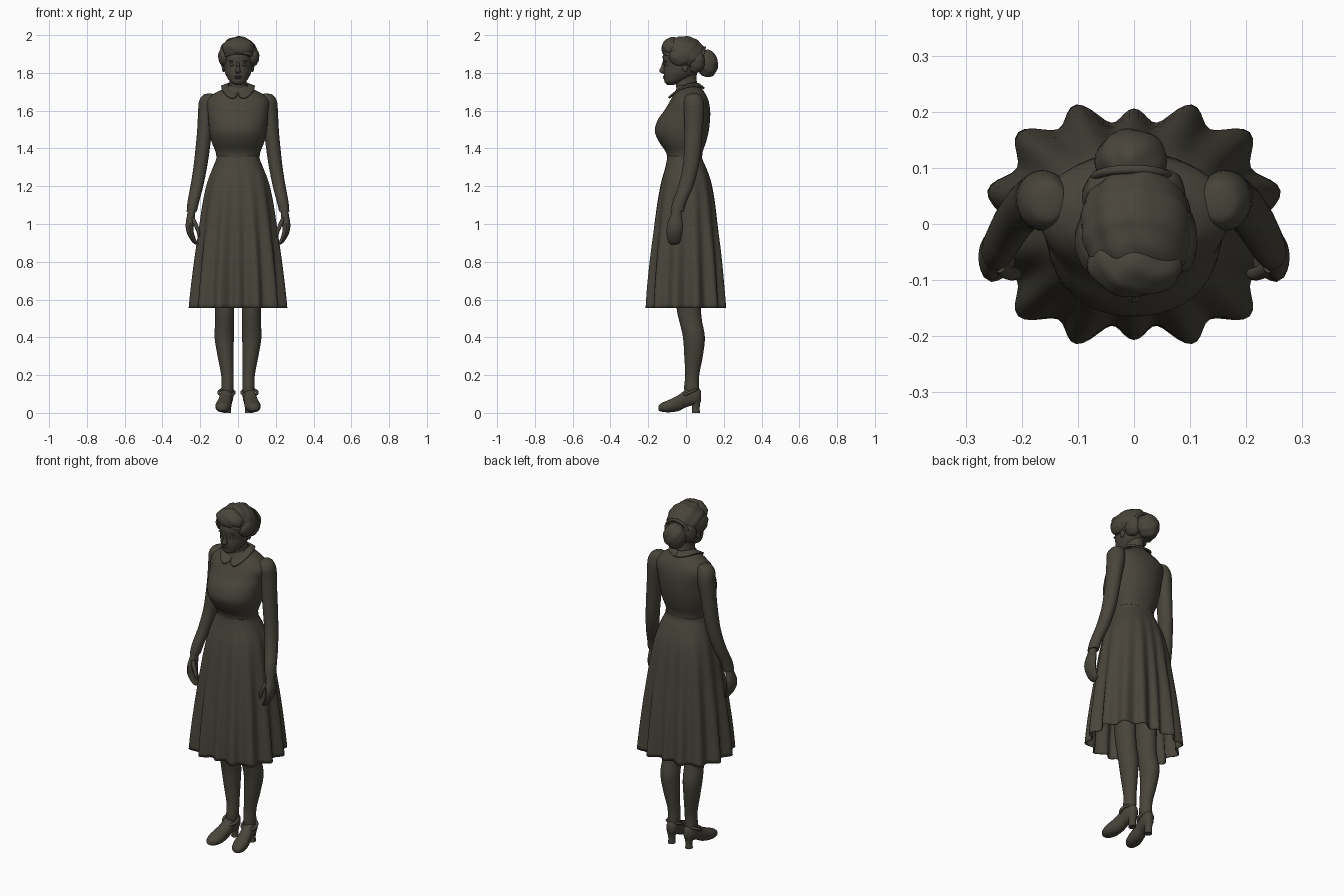
import bpy, bmesh, math
from mathutils import Vector

mat = bpy.data.materials.new("dark_olive_brown")
mat.diffuse_color = (0.066, 0.059, 0.044, 1)


def finish(name, bm, angle=50):
    bmesh.ops.recalc_face_normals(bm, faces=bm.faces)
    me = bpy.data.meshes.new(name)
    bm.to_mesh(me)
    bm.free()
    ob = bpy.data.objects.new(name, me)
    bpy.context.collection.objects.link(ob)
    me.materials.append(mat)
    bpy.ops.object.select_all(action='DESELECT')
    ob.select_set(True)
    bpy.context.view_layer.objects.active = ob
    bpy.ops.object.shade_smooth_by_angle(angle=math.radians(angle))
    return ob


def spline(rows, sub):
    """Catmull-Rom interpolation of ring rows."""
    out = []
    for i in range(len(rows) - 1):
        p = [rows[max(i - 1, 0)], rows[i], rows[i + 1], rows[min(i + 2, len(rows) - 1)]]
        for k in range(sub):
            t = k / sub
            out.append([0.5 * (2 * b + (c - a) * t + (2 * a - 5 * b + 4 * c - d) * t * t
                               + (3 * b - a - 3 * c + d) * t ** 3) for a, b, c, d in zip(*p)])
    return out + [list(rows[-1])]


def loft(name, rows, sides=28, sub=4, power=2.0, axis='z', side=1, fold=None, caps=True):
    """Rows are (along, centre a, centre b, radius a, radius b)."""
    bm = bmesh.new()
    rings = []
    for t, ca, cb, ra, rb in spline(rows, sub):
        ring = []
        for k in range(sides):
            f = 2 * math.pi * k / sides
            c, s = math.cos(f), math.sin(f)
            r = (abs(c / ra) ** power + abs(s / rb) ** power) ** (-1 / power)
            if fold:
                r *= fold(f, t)
            a, b = ca + r * c, cb + r * s
            ring.append(bm.verts.new((a * side, b, t) if axis == 'z' else (a * side, t, b)))
        rings.append(ring)
    for lo, hi in zip(rings, rings[1:]):
        for k in range(sides):
            j = (k + 1) % sides
            bm.faces.new((lo[k], lo[j], hi[j], hi[k]))
    if caps:
        bm.faces.new(rings[0])
        bm.faces.new(rings[-1])
    return finish(name, bm)


def span(rows):
    """(z, half width, front y, back y) to loft rows."""
    return [(z, 0, (f + b) / 2, w, (b - f) / 2) for z, w, f, b in rows]


def blob(name, loc, size, shape=None, seg=24):
    bm = bmesh.new()
    bmesh.ops.create_uvsphere(bm, u_segments=seg, v_segments=seg * 2 // 3, radius=1)
    for v in bm.verts:
        n = v.co.copy()
        v.co = Vector(loc) + Vector([a * b for a, b in zip(n, size)])
        if shape:
            v.co = shape(v.co, n, Vector(loc))
    return finish(name, bm)


def ring_band(name, loc, r, thick, rot, scale=(1, 1, 1)):
    bpy.ops.mesh.primitive_torus_add(location=loc, rotation=rot, major_radius=r, minor_radius=thick,
                                     major_segments=28, minor_segments=10)
    ob = bpy.context.object
    ob.name, ob.scale = name, scale
    ob.data.materials.append(mat)
    bpy.ops.object.shade_smooth_by_angle(angle=math.radians(50))


# Dress bodice
loft("bodice", span([
    (1.33, .113, -.098, .085), (1.38, .118, -.106, .088), (1.43, .138, -.14, .105),
    (1.49, .152, -.165, .12), (1.55, .157, -.15, .127), (1.60, .162, -.115, .128),
    (1.65, .168, -.085, .12), (1.685, .135, -.066, .105), (1.715, .08, -.052, .085),
    (1.735, .05, -.045, .065)]), sides=40, power=2.15)


# Pleated skirt, hollow underneath, folds deepen toward the hem
def pleats(f, z):
    d = min(1, max(0, (1.3 - z) / 0.74)) ** 0.8
    return 1 + d * (0.075 * math.cos(14 * (f + math.pi / 2)) - 0.09 * abs(math.sin(f)) ** 20)


skirt = loft("skirt", span([
    (.555, .247, -.21, .209), (.68, .237, -.203, .2), (.84, .22, -.188, .187),
    (1.0, .2, -.168, .168), (1.12, .184, -.151, .153), (1.22, .163, -.132, .134),
    (1.29, .137, -.112, .11), (1.34, .116, -.101, .088), (1.36, .113, -.098, .085)]),
    sides=140, power=2.45, fold=pleats, caps=False)
mod = skirt.modifiers.new("cloth", 'SOLIDIFY')
mod.thickness, mod.offset = 0.004, -1

# Collar: two rounded halves meeting at the front
for s, word in ((1, "left"), (-1, "right")):
    bm = bmesh.new()
    grid = []
    for i in range(25):
        u = i / 24
        f = math.radians(-88 + 178 * u)
        c, n = math.cos(f), math.sin(f)
        inner = Vector((.052 * c, .01 + .058 * n, 1.738 + .02 * n - .018 * n * n))
        outer = Vector((.088 * c, -.003 + .1 * n, 1.724 + .03 * n - .037 * n * n))
        reach = min(1, .35 + math.sqrt(u / .14) * .65)
        row = []
        for k in range(6):
            p = inner.lerp(outer, reach * k / 5)
            row.append(bm.verts.new((p.x * s, p.y, p.z)))
        grid.append(row)
    for a, b in zip(grid, grid[1:]):
        for k in range(5):
            bm.faces.new((a[k], a[k + 1], b[k + 1], b[k]))
    collar = finish("collar_" + word, bm)
    mod = collar.modifiers.new("cloth", 'SOLIDIFY')
    mod.thickness, mod.offset = 0.01, 0

# Neck, head and face
loft("neck", span([(1.69, .06, -.045, .075), (1.73, .048, -.053, .062), (1.77, .045, -.057, .056),
                   (1.82, .05, -.055, .06)]))
loft("head", span([(1.737, .015, -.1, -.065), (1.75, .038, -.113, -.025), (1.77, .054, -.116, .02),
                   (1.80, .069, -.118, .06), (1.83, .075, -.117, .08), (1.86, .078, -.121, .085),
                   (1.90, .075, -.12, .08), (1.95, .05, -.08, .05)]), sides=36, power=2.1)
loft("nose", [(1.796, 0, -.116, .008, .008), (1.804, 0, -.122, .013, .016),
              (1.815, 0, -.122, .012, .02), (1.835, 0, -.118, .008, .014),
              (1.86, 0, -.115, .007, .009)], sides=14)
for z in (1.772, 1.781):
    blob("lip", (0, -.114, z), (.019, .008, .005), seg=14)
for s in (-1, 1):
    blob("eye", (.03 * s, -.107, 1.843), (.013, .008, .007), seg=14)
    blob("brow", (.031 * s, -.107, 1.861), (.02, .01, .005), seg=14)
    blob("ear", (.077 * s, -.005, 1.83), (.009, .017, .026), seg=14)


# Wavy hair cap with a level lower edge, raised over the face
def waves(p, n, c):
    k = 1 + .025 * math.sin(9 * n.x + 7 * n.z + 4 * n.y) + .015 * math.sin(13 * n.y - 8 * n.z)
    p = c + (p - c) * k
    p.z = max(p.z, 1.845 - .45 * p.y if p.y < 0 else 1.845 - .5 * p.y)
    return p


def curls(p, n, c):
    return c + (p - c) * (1 + .05 * math.sin(6 * n.x + 5 * n.z) * math.cos(4 * n.y + 3 * n.z))


blob("hair", (.004, -.012, 1.895), (.103, .113, .098), waves, 48)
blob("hair_front_roll", (.002, -.072, 1.93), (.084, .058, .058), curls, 32)
for s in (-1, 1):
    blob("hair_side_roll", (.074 * s + .004, -.028, 1.886), (.035, .062, .05), curls)
    blob("hair_back_roll", (.05 * s, .05, 1.86), (.042, .05, .06), curls)
blob("hair_bun", (-.005, .113, 1.848), (.064, .056, .072), curls, 32)
ring_band("hair_tie", (-.004, .082, 1.875), .06, .008, (math.radians(75), 0, 0), (1.1, 1, 1))

# Limbs on both sides
for s, word in ((1, "left"), (-1, "right")):
    loft("sleeve_" + word, [
        (1.69, .15, .04, .012, .018), (1.682, .153, .04, .033, .038), (1.65, .159, .04, .047, .052),
        (1.6, .164, .043, .047, .053), (1.5, .176, .04, .04, .048), (1.4, .187, .035, .038, .045),
        (1.3, .2, .024, .036, .042), (1.2, .218, -.001, .034, .04), (1.12, .236, -.033, .031, .037),
        (1.065, .245, -.047, .027, .035)], side=s)
    loft("hand_" + word, [
        (1.08, .245, -.047, .02, .026), (1.05, .248, -.052, .021, .028), (1.0, .255, -.058, .022, .041),
        (.96, .254, -.061, .019, .042), (.925, .241, -.063, .016, .037), (.9, .226, -.063, .013, .028),
        (.892, .219, -.063, .006, .014)], sides=20, side=s)
    loft("thumb_" + word, [
        (1.035, .24, -.075, .01, .012), (1.0, .226, -.086, .012, .013), (.965, .212, -.089, .01, .011),
        (.94, .207, -.088, .007, .008), (.934, .207, -.088, .003, .003)], sides=12, side=s)
    loft("leg_" + word, [
        (.95, .075, .01, .062, .075), (.7, .073, .01, .056, .068), (.55, .071, .015, .051, .064),
        (.48, .071, .026, .05, .06), (.4, .073, .042, .051, .058), (.3, .066, .04, .042, .049),
        (.2, .056, .033, .033, .037), (.13, .056, .03, .032, .04), (.08, .057, .035, .028, .035)], side=s)
    loft("shoe_" + word, [
        (-.146, .085, .026, .012, .011), (-.132, .083, .029, .03, .022), (-.09, .078, .036, .041, .033),
        (-.04, .07, .052, .037, .042), (0, .063, .077, .033, .047), (.035, .058, .087, .033, .047),
        (.065, .055, .09, .027, .042), (.08, .055, .09, .012, .026)], axis='y', side=s, power=2.3)
    loft("shoe_heel_" + word, [
        (0, .056, .052, .02, .022), (.03, .056, .052, .018, .021), (.07, .056, .052, .026, .027)],
        sides=18, side=s)
    ring_band("ankle_strap_" + word, (.061 * s, .02, .108), .041, .008, (math.radians(25), 0, 0))
